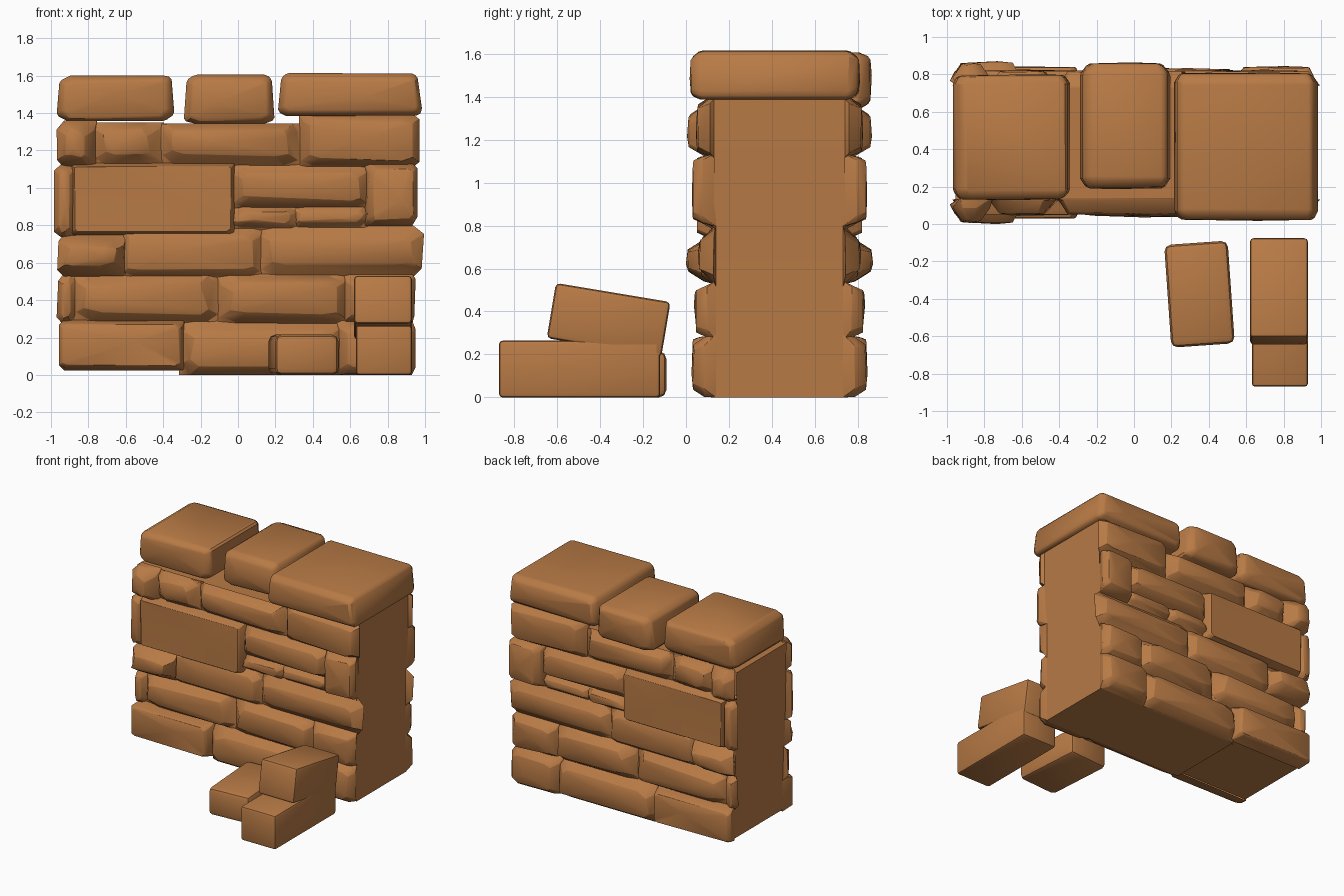
import bpy, bmesh, math, random
from mathutils import Matrix, Vector

if "Cube" in bpy.data.objects:
    bpy.data.objects.remove(bpy.data.objects["Cube"])

random.seed(5)
MID = 0.435   # centre plane of the wall thickness
END = 0.93    # half length of the rubble core
DEEP = 0.14   # how far the facing stones reach in

clay = bpy.data.materials.new("clay_brown")
clay.diffuse_color = (0.479, 0.195, 0.06, 1)
clay.use_nodes = True
clay.node_tree.nodes["Principled BSDF"].inputs["Base Color"].default_value = clay.diffuse_color


def outline(x0, x1, z0, z1, ch, jit):
    """Rectangle with chamfered, irregular corners (8 points in x, z)."""
    w, h = x1 - x0, z1 - z0
    k = lambda: random.uniform(0.6, 1.5)
    cx = lambda: min(ch * 1.6 * k(), w * 0.35)
    cz = lambda: min(ch * k(), h * 0.35)
    pts = [(x0 + cx(), z0), (x1 - cx(), z0), (x1, z0 + cz()), (x1, z1 - cz()),
           (x1 - cx(), z1), (x0 + cx(), z1), (x0, z1 - cz()), (x0, z0 + cz())]
    r = lambda: random.uniform(-jit, jit)
    return [(min(max(x + r(), x0), x1), min(max(z + r(), z0), z1)) for x, z in pts]


def finish(name, bm, bevel, segments=1):
    bmesh.ops.recalc_face_normals(bm, faces=bm.faces)
    if bevel:
        sharp = [e for e in bm.edges if e.calc_face_angle(0) > math.radians(32)]
        bmesh.ops.bevel(bm, geom=sharp, offset=bevel, segments=segments, profile=0.5,
                        affect='EDGES', clamp_overlap=True)
    mesh = bpy.data.meshes.new(name)
    bm.to_mesh(mesh)
    bm.free()
    mesh.materials.append(clay)
    ob = bpy.data.objects.new(name, mesh)
    bpy.context.collection.objects.link(ob)
    bpy.ops.object.select_all(action='DESELECT')
    ob.select_set(True)
    bpy.context.view_layer.objects.active = ob
    bpy.ops.object.shade_smooth_by_angle(angle=math.radians(30))
    return ob


def loft(x0, x1, z0, z1, y0, y1, c, whole):
    """Stone lofted along y: inset cap, full shoulder, then an open or inset back."""
    bm = bmesh.new()
    jit = c * 0.3
    body = outline(x0, x1, z0, z1, c * 0.75 + 0.006, jit)
    xm, zm = (x0 + x1) / 2, (z0 + z1) / 2
    w, h = x1 - x0, z1 - z0

    def inset(pts):
        out = []
        for x, z in pts:
            k = c * random.uniform(0.7, 1.4)
            fx, fz = 1 - min(2.4 * k / w, 0.5), 1 - min(2 * k / h, 0.5)
            out.append((xm + (x - xm) * fx, zm + (z - zm) * fz))
        return out

    step = min(c * 1.4 + 0.01, 0.08)
    if not whole:
        step = min(step, (y1 - y0) * 0.8)
    rings = [(y0, inset(body), jit), (y0 + step, body, jit * 0.5)]
    if whole:
        rings += [(y1 - step, body, jit), (y1, inset(body), jit)]
    else:  # open end widens to close the joints
        g = 0.015
        wide = outline(x0 - g, x1 + g, max(z0 - g, 0), z1 + (g if z1 < 1.3 else 0), 0.001, 0)
        rings += [(y1, [(min(max(x, -END), END), z) for x, z in wide], 0)]
    loops = []
    for y, pts, j in rings:
        loops.append([bm.verts.new((x, y + random.uniform(0, j), z)) for x, z in pts])
    for a, b in zip(loops, loops[1:]):
        for i in range(8):
            k = (i + 1) % 8
            bm.faces.new((a[i], a[k], b[k], b[i]))
    # caps fan around an off-centre point for a hewn look
    for ring, sign in [(loops[0], -1)] + ([(loops[-1], 1)] if whole else []):
        mid = sum((v.co for v in ring), Vector()) / 8
        mid += Vector((random.uniform(-.2, .2) * w, sign * c * 0.25, random.uniform(-.12, .12) * h))
        m = bm.verts.new(mid)
        for i in range(8):
            bm.faces.new((ring[i], ring[(i + 1) % 8], m))
    return bm


def box(name, x0, x1, y0, y1, z0, z1, bevel):
    bm = bmesh.new()
    size = Matrix.Diagonal((x1 - x0, y1 - y0, z1 - z0, 1))
    at = Matrix.Translation(((x0 + x1) / 2, (y0 + y1) / 2, (z0 + z1) / 2))
    bmesh.ops.create_cube(bm, size=1, matrix=at @ size)
    return finish(name, bm, bevel, 2)


# Rubble core: ends, top and stepped underside, closed by the facing stones
bm = bmesh.new()
profile = [(-END, .04), (-.3, .04), (-.3, 0), (END, 0), (END, .82), (.945, 1.1), (.945, 1.39),
           (.34, 1.39), (.34, 1.34), (-.955, 1.34), (-.945, .8), (-END, .28)]
front = [bm.verts.new((x, .13, z)) for x, z in profile]
back = [bm.verts.new((x, 2 * MID - .13, z)) for x, z in profile]
for i in range(len(profile)):
    k = (i + 1) % len(profile)
    bm.faces.new((front[i], front[k], back[k], back[i]))
finish("core", bm, 0)

# Facing stones: x0, x1, z0, z1, front y, roundness (repeated on the back face)
courses = {
    "footing": [(-.96, -.30, .04, .28, .03, .012), (-.30, .56, 0, .28, .04, .045),
                (.54, .95, 0, .28, .03, .03)],
    "second_course": [(-.97, -.87, .28, .53, .08, .03), (-.87, -.11, .28, .53, .05, .045),
                      (-.10, .57, .28, .53, .04, .045), (.58, .95, .28, .53, .045, .03)],
    "third_course": [(-.97, -.61, .54, .74, .005, .045), (-.62, .12, .53, .78, .07, .03),
                     (.12, .995, .53, .79, .06, .045)],
    "fourth_course": [(-.99, -.87, .74, 1.12, .05, .03), (-.88, -.03, .76, 1.12, .05, .006),
                      (-.03, .70, .90, 1.12, .05, .04), (-.04, .32, .78, .90, .07, .03),
                      (.30, .70, .79, .90, .08, .025), (.69, .96, .81, 1.12, .03, .025)],
    "fifth_course": [(-.97, -.77, 1.12, 1.36, .01, .045), (-.77, -.41, 1.12, 1.35, .05, .045),
                     (-.41, .33, 1.12, 1.345, .05, .045), (.34, .97, 1.12, 1.40, .05, .035)],
}
for course, stones in courses.items():
    for n, (x0, x1, z0, z1, yf, c) in enumerate(stones, 1):
        bm = loft(x0, x1, z0, z1, yf - MID, DEEP - MID, c, False)
        ob = finish(f"{course}_stone_{n}", bm, 0.006)
        ob.location.y = MID
        mod = ob.modifiers.new("back_face", 'MIRROR')
        mod.use_axis = (False, True, False)
        mod.use_mirror_merge = False

# Capping stones spanning the whole thickness
caps = [(-.97, -.34, 1.355, 1.60, .13, .79, .025), (-.29, .20, 1.34, 1.605, .19, .85, .03),
        (.21, .985, 1.385, 1.615, .02, .80, .025)]
for n, (x0, x1, z0, z1, y0, y1, c) in enumerate(caps, 1):
    bm = loft(x0, x1, z0, z1, y0, y1, c, True)
    for v in bm.verts:  # sides lean in towards the top
        if v.co.z > (z0 + z1) / 2:
            v.co.x += ((x0 + x1) / 2 - v.co.x) * 0.05
    finish(f"capping_stone_{n}", bm, 0.012)

# Fallen blocks in front of the wall
fallen = box("fallen_block_left", -.17, .17, -.275, .275, 0, .215, .035)
fallen.location = (.35, -.375, 0)
fallen.rotation_euler.z = math.radians(4)
box("fallen_block_right", .63, .93, -.87, -.12, 0, .265, .018)
leaning = box("fallen_block_leaning", -.155, .155, -.27, .27, -.13, .13, .02)
leaning.location = (.775, -.36, .36)
leaning.rotation_euler.x = math.radians(-9.5)
